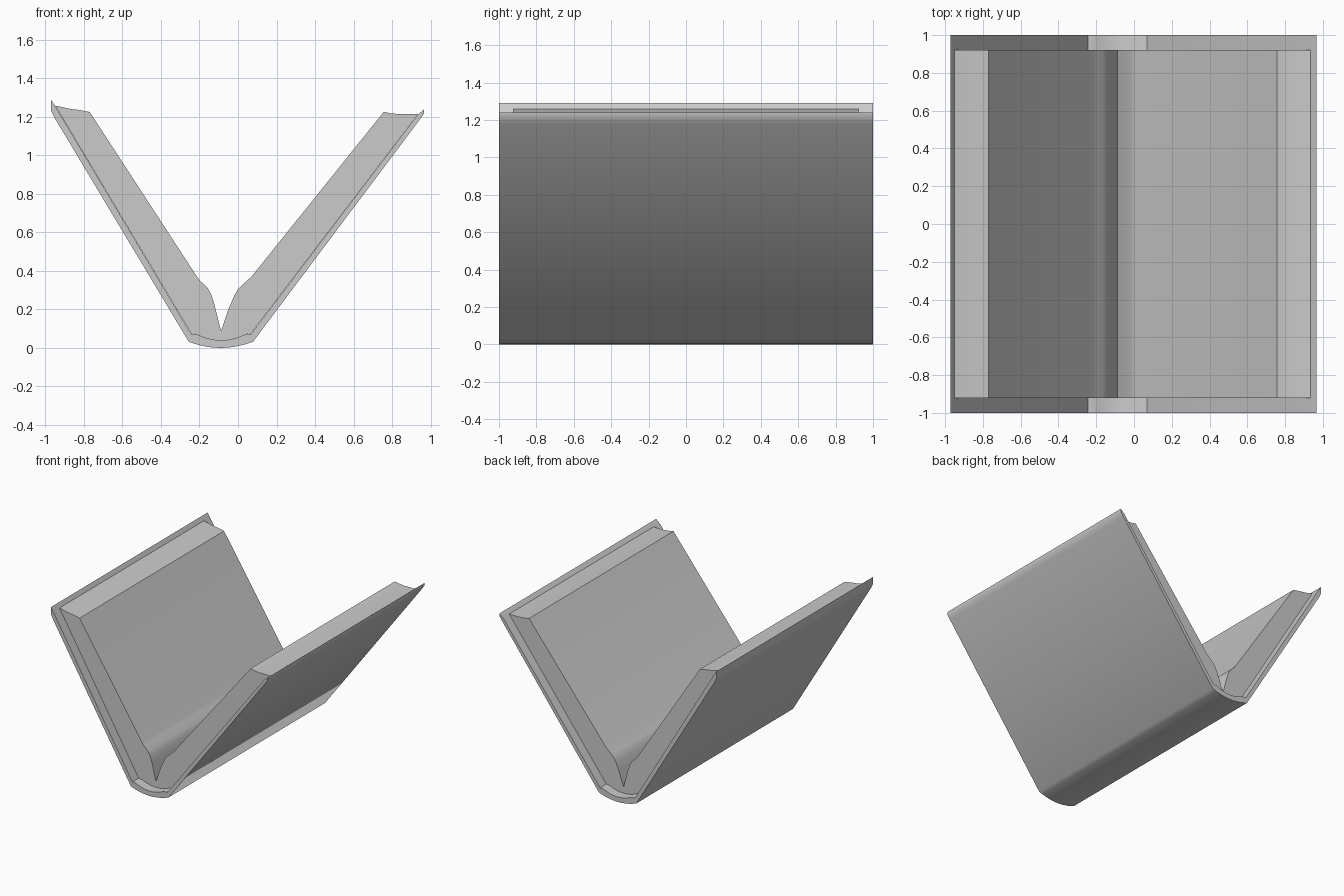
import bpy, bmesh, math

if "Cube" in bpy.data.objects:
    bpy.data.objects.remove(bpy.data.objects["Cube"])


def extrude_profile(name, points, half_depth):
    """Closed x-z outline extruded symmetrically along y."""
    bm = bmesh.new()
    face = bm.faces.new([bm.verts.new((x, -half_depth, z)) for x, z in points])
    out = bmesh.ops.extrude_face_region(bm, geom=[face], use_keep_orig=True)
    verts = [g for g in out["geom"] if isinstance(g, bmesh.types.BMVert)]
    bmesh.ops.translate(bm, verts=verts, vec=(0, 2 * half_depth, 0))
    bmesh.ops.recalc_face_normals(bm, faces=bm.faces)
    mesh = bpy.data.meshes.new(name)
    bm.to_mesh(mesh)
    bm.free()
    obj = bpy.data.objects.new(name, mesh)
    bpy.context.collection.objects.link(obj)
    bpy.ops.object.select_all(action="DESELECT")
    obj.select_set(True)
    bpy.context.view_layer.objects.active = obj
    bpy.ops.object.shade_smooth_by_angle(angle=math.radians(35))
    return obj


def sag(x0, x1, z_edge, z_low, steps=10):
    """Shallow rounded dip between two x positions."""
    return [(x0 + (x1 - x0) * i / steps,
             z_low + (z_edge - z_low) * (2 * i / steps - 1) ** 2)
            for i in range(steps + 1)]


# Cover: left board, rounded spine and right board in one outline
cover = [(-0.972, 1.29), (-0.972, 1.235), (-0.95, 1.19)]
cover += sag(-0.256, 0.078, 0.032, 0.0)
cover += [(0.94, 1.18), (0.965, 1.215), (0.967, 1.24), (0.93, 1.207)]
cover += [(0.068, 0.072)] + sag(0.038, -0.212, 0.07, 0.04) + [(-0.244, 0.072)]
cover += [(-0.946, 1.25)]
extrude_profile("cover", cover, 1.0)

# Page block: two fanned halves meeting in the gutter
pages = [(-0.95, 1.259), (-0.88, 1.243), (-0.82, 1.235), (-0.77, 1.225),
         (-0.215, 0.373), (-0.195, 0.347), (-0.16, 0.315), (-0.14, 0.28),
         (-0.125, 0.235), (-0.088, 0.088), (-0.05, 0.2), (-0.02, 0.27),
         (0.0, 0.305), (0.02, 0.325), (0.07, 0.37), (0.757, 1.226),
         (0.79, 1.219), (0.84, 1.214), (0.935, 1.214)]
pages += [(0.066, 0.073)] + sag(0.038, -0.212, 0.07, 0.04) + [(-0.242, 0.073)]
extrude_profile("pages", pages, 0.922)
